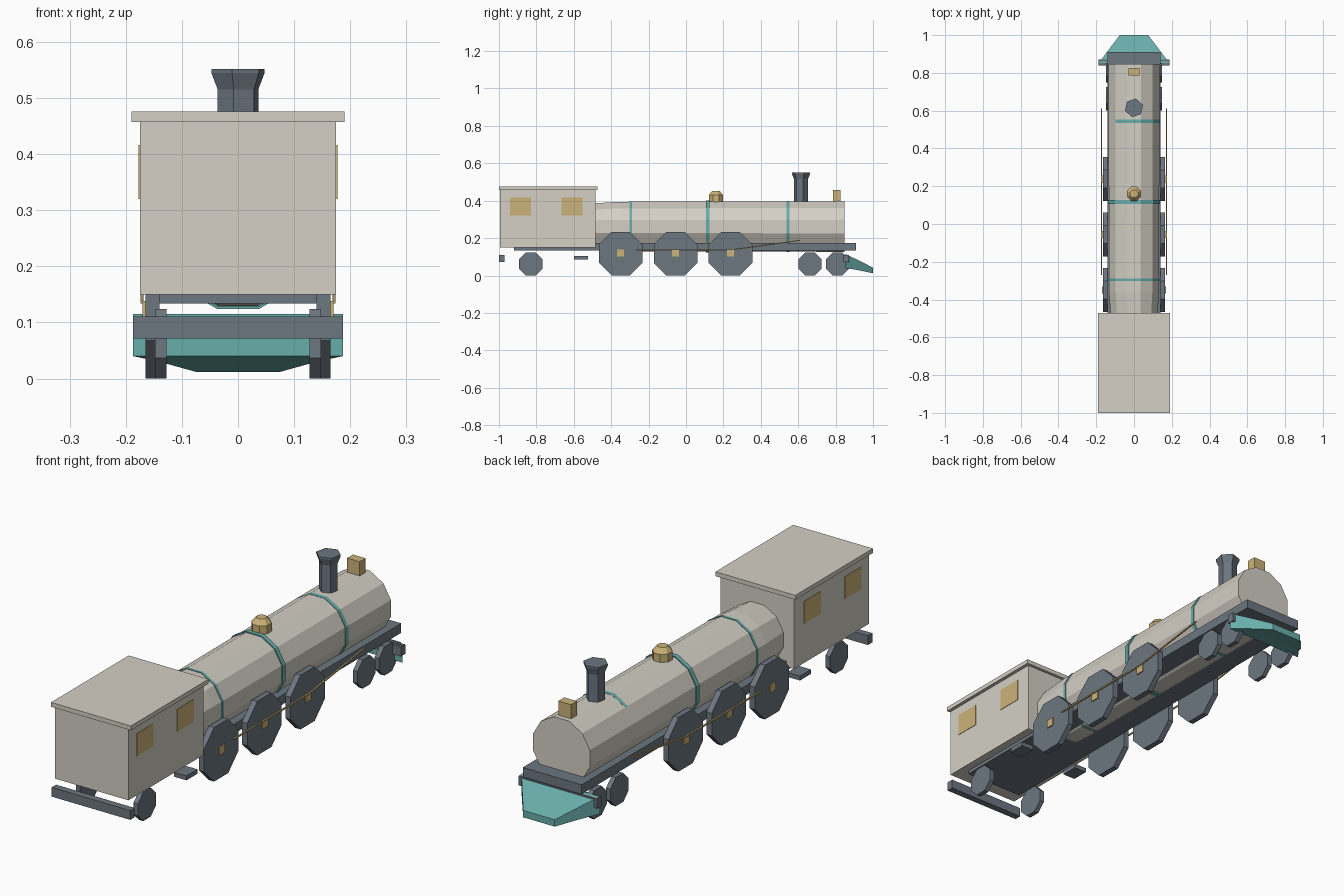
import bpy, math
from mathutils import Vector, Matrix

if "Cube" in bpy.data.objects:
    bpy.data.objects.remove(bpy.data.objects["Cube"], do_unlink=True)


def material(name, rgb):
    m = bpy.data.materials.new(name)
    m.use_nodes = True
    m.diffuse_color = (*rgb, 1)
    m.node_tree.nodes["Principled BSDF"].inputs["Base Color"].default_value = (*rgb, 1)
    return m


CREAM = material("warm_cream", (0.66, 0.63, 0.56))
SLATE = material("slate_grey", (0.15, 0.18, 0.215))
TEAL = material("teal", (0.14, 0.42, 0.40))
BRASS = material("brass", (0.60, 0.45, 0.19))


def build(name, verts, faces, mat):
    me = bpy.data.meshes.new(name)
    me.from_pydata(verts, [], faces)
    me.materials.append(mat)
    ob = bpy.data.objects.new(name, me)
    bpy.context.collection.objects.link(ob)
    return ob


def loft(name, rings, mat):
    """Skin a list of equal-length closed rings and cap both ends."""
    n = len(rings[0])
    verts = [v for r in rings for v in r]
    faces = [(k * n + i, k * n + (i + 1) % n, (k + 1) * n + (i + 1) % n, (k + 1) * n + i)
             for k in range(len(rings) - 1) for i in range(n)]
    faces += [tuple(reversed(range(n))), tuple(range(len(verts) - n, len(verts)))]
    return build(name, verts, faces, mat)


def box(name, x, y, z, mat):
    rings = [[(x[0], y[0], h), (x[1], y[0], h), (x[1], y[1], h), (x[0], y[1], h)] for h in z]
    return loft(name, rings, mat)


def lathe(name, profile, sides, origin, axis, mat, turn=0.5):
    """Revolve (radius, offset) pairs about an axis through origin."""
    q = Vector((0, 0, 1)).rotation_difference(Vector(axis))
    rings = []
    for r, h in profile:
        angles = [2 * math.pi * (i + turn) / sides for i in range(sides)]
        rings.append([q @ Vector((r * math.cos(a), r * math.sin(a), h)) + Vector(origin) for a in angles])
    return loft(name, rings, mat)


def rod(name, a, b, mat, size=0.004):
    a, b = Vector(a), Vector(b)
    return lathe(name, [(size, 0), (size, (b - a).length)], 4, a, (b - a).normalized(), mat)


# Cab and roof
box("cab", (-0.175, 0.175), (-0.995, -0.485), (0.15, 0.458), CREAM)
box("cab_roof", (-0.19, 0.19), (-1, -0.472), (0.457, 0.476), CREAM)

# Underframe and buffer beams
box("frame", (-0.14, 0.14), (-0.92, 0.91), (0.134, 0.175), SLATE)
box("front_beam", (-0.187, 0.187), (-1, -0.97), (0.071, 0.111), SLATE)
box("back_beam", (-0.187, 0.187), (0.84, 0.872), (0.071, 0.111), SLATE)

# Boiler with its bands
AXIS_Z = 0.262
lathe("boiler", [(0.128, -0.49), (0.137, -0.36), (0.14, 0.847)], 12, (0, 0, AXIS_Z), (0, 1, 0), CREAM)
for label, y, r, half, shift in (("cab_band", -0.295, 0.1395, 0.006, 0),
                                 ("middle_band", 0.116, 0.143, 0.01, 0),
                                 ("chimney_band", 0.545, 0.1405, 0.009, 0.0015)):
    lathe(label, [(r, y - half), (r, y + half)], 12, (shift, 0, AXIS_Z), (0, 1, 0), TEAL)

# Chimney, dome and lamp
lathe("chimney", [(0.038, 0.37), (0.038, 0.515), (0.05, 0.545), (0.05, 0.552)], 6,
      (0, 0.615, 0), (0, 0, 1), SLATE, turn=0.3)
lathe("dome", [(0.041, 0.37), (0.041, 0.43), (0.022, 0.452)], 8, (0, 0.16, 0), (0, 0, 1), BRASS)
box("lamp", (-0.03, 0.03), (0.785, 0.825), (0.37, 0.458), BRASS)

# Sloping pilot plough
plough = []
for y, half, low, high in ((0.852, 0.187, 0.04, 0.115), (0.915, 0.14, 0.03, 0.085), (1.0, 0.075, 0.012, 0.042)):
    plough.append([(-half, y, low), (-half, y, high), (half, y, high), (half, y, low)])
loft("plough", plough, TEAL)

# Mirrored running gear, windows and steps
for s, side in ((1, "left"), (-1, "right")):
    for i, y in enumerate((-0.35, -0.056, 0.238)):
        lathe(f"driving_wheel_{side}_{i + 1}", [(0.126, 0.14), (0.126, 0.165)], 8,
              (0, y, 0.1165), (s, 0, 0), SLATE)
        box(f"wheel_hub_{side}_{i + 1}", sorted((s * 0.16, s * 0.17)),
            (y - 0.019, y + 0.019), (0.103, 0.138), BRASS)
    for i, y in enumerate((-0.83, 0.663, 0.81)):
        lathe(f"small_wheel_{side}_{i + 1}", [(0.067, 0.127), (0.067, 0.148)], 8,
              (0, y, 0.062), (s, 0, 0), SLATE)
    rod(f"coupling_rod_{side}", (s * 0.171, -0.27, 0.137), (s * 0.171, 0.25, 0.137), BRASS)
    rod(f"main_rod_{side}", (s * 0.171, 0.24, 0.137), (s * 0.171, 0.61, 0.188), BRASS)
    for i, y in enumerate((-0.885, -0.609)):
        box(f"window_{side}_{i + 1}", sorted((s * 0.17, s * 0.177)),
            (y - 0.056, y + 0.056), (0.32, 0.416), BRASS)
    box(f"step_{side}", sorted((s * 0.115, s * 0.175)), (-0.6, -0.525), (0.085, 0.104), SLATE)

# Make all face normals consistent
import bmesh
for ob in bpy.context.scene.objects:
    if ob.type == "MESH":
        bm = bmesh.new()
        bm.from_mesh(ob.data)
        bmesh.ops.recalc_face_normals(bm, faces=bm.faces)
        bm.to_mesh(ob.data)
        bm.free()
